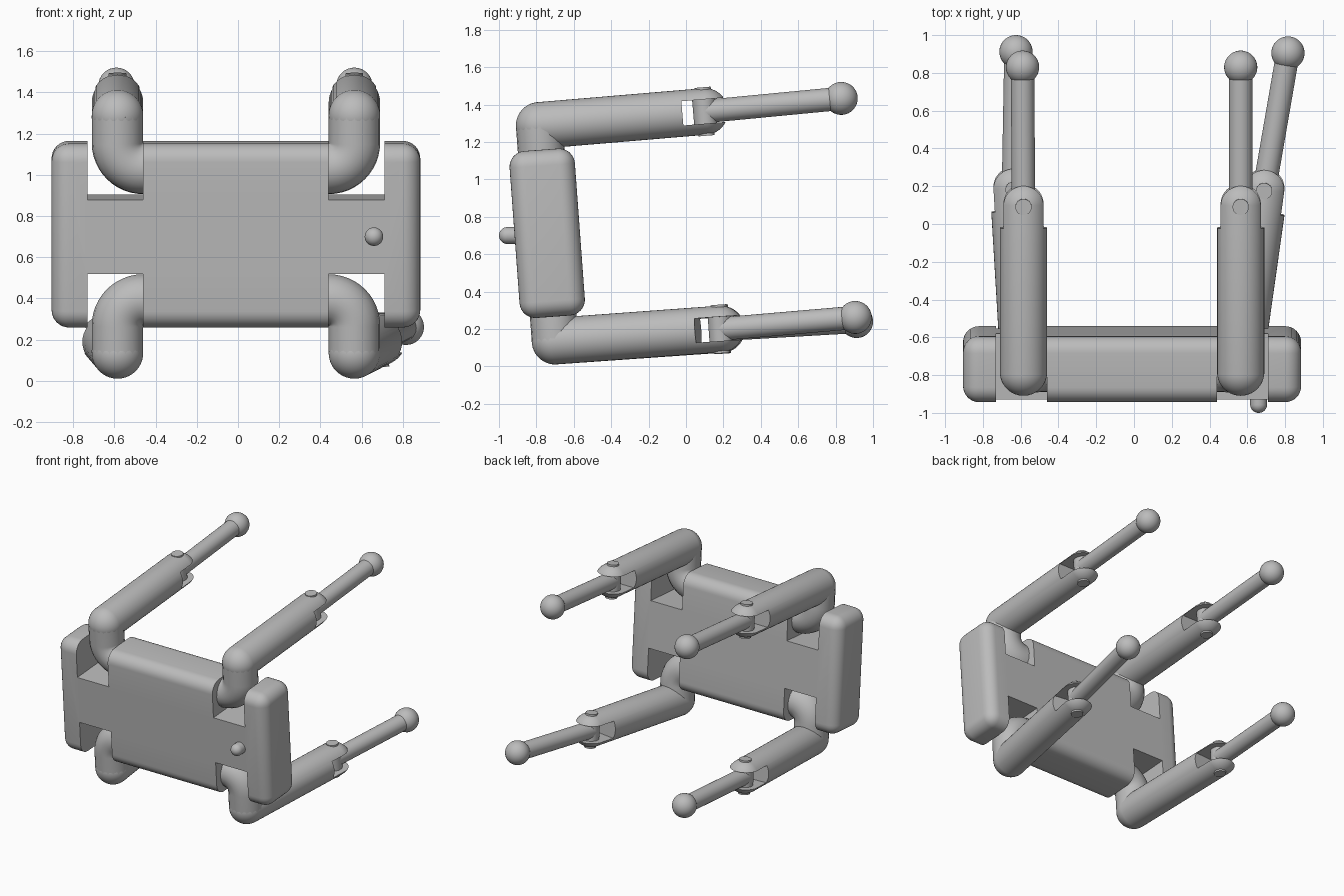
import bpy, bmesh
from math import radians, sin, cos, pi
from mathutils import Matrix, Vector

cube = bpy.data.objects.get("Cube")
if cube:
    bpy.data.objects.remove(cube, do_unlink=True)

grey = bpy.data.materials.new("plain_grey")
grey.use_nodes = True
tone = (0.5, 0.5, 0.5, 1)
grey.diffuse_color = tone
grey.node_tree.nodes["Principled BSDF"].inputs["Base Color"].default_value = tone

TUBE, ROD, BALL = 0.125, 0.062, 0.088
SLOT = 0.13                      # fork gap
JOINT = 0.578                    # elbow height from body centre
BODY = Matrix.Translation((-0.01, -0.742, 0.712)) @ Matrix.Rotation(radians(4.2), 4, 'X')


def activate(ob):
    bpy.ops.object.select_all(action='DESELECT')
    ob.select_set(True)
    bpy.context.view_layer.objects.active = ob


def make(name, bm, matrix):
    mesh = bpy.data.meshes.new(name)
    bm.to_mesh(mesh)
    bm.free()
    mesh.materials.append(grey)
    ob = bpy.data.objects.new(name, mesh)
    bpy.context.collection.objects.link(ob)
    ob.matrix_world = matrix
    bpy.context.view_layer.update()
    return ob


def smooth(ob):
    activate(ob)
    bpy.ops.object.shade_smooth_by_angle(angle=radians(35))


def box(name, size, centre, matrix):
    bm = bmesh.new()
    bmesh.ops.create_cube(bm, size=1)
    bmesh.ops.scale(bm, vec=size, verts=bm.verts)
    bmesh.ops.translate(bm, vec=centre, verts=bm.verts)
    return make(name, bm, matrix)


def cylinder(name, radius, length, matrix):
    bm = bmesh.new()
    bmesh.ops.create_cone(bm, cap_ends=True, segments=40, radius1=radius,
                          radius2=radius, depth=length, matrix=matrix)
    ob = make(name, bm, Matrix())
    smooth(ob)
    return ob


def capsule(name, radius, length, matrix):
    # sphere stretched at its middle, running from origin along local z
    bm = bmesh.new()
    bmesh.ops.create_uvsphere(bm, u_segments=40, v_segments=27, radius=radius)
    top = [v for v in bm.verts if v.co.z > 0]
    bmesh.ops.translate(bm, vec=(0, 0, length), verts=top)
    return make(name, bm, matrix)


def cut(ob, cutter):
    cutter.hide_render = True
    mod = ob.modifiers.new("cut", 'BOOLEAN')
    mod.operation = 'DIFFERENCE'
    mod.solver = 'EXACT'
    mod.object = cutter
    activate(ob)
    bpy.ops.object.modifier_apply(modifier=mod.name)
    bpy.data.objects.remove(cutter, do_unlink=True)


def aim(start, end):
    # frame at start with z towards end and x kept level
    z = (end - start).normalized()
    x = z.cross(Vector((0, 0, 1))).normalized()
    y = z.cross(x)
    frame = Matrix((x, y, z)).transposed().to_4x4()
    return Matrix.Translation(start) @ frame


# Body: rounded slab with four corner slots
body = box("body", (1.79, 0.35, 0.895), (0, 0, 0), BODY)
bevel = body.modifiers.new("round", 'BEVEL')
bevel.width = 0.085
bevel.segments = 8
activate(body)
bpy.ops.object.modifier_apply(modifier=bevel.name)
for sx in (-1, 1):
    for sz in (-1, 1):
        cut(body, box("slot", (0.27, 1, 0.6), (sx * 0.585, 0, sz * 0.48), BODY))
smooth(body)

# Front button: short rounded knob
knob_at = Vector((0.66, -0.90, 0.70))
smooth(capsule("front_button", 0.045, 0.055, aim(knob_at, knob_at - Vector((0, 1, 0)))))


def shoulder(name, sx, sz):
    # bent tube from the slot wall up to the elbow
    path = [(0.445, 0.32)]
    for i in range(13):
        a = i / 12 * pi / 2
        path.append((0.45 + TUBE * sin(a), 0.445 - TUBE * cos(a)))
    path.append((0.575, JOINT))
    curve = bpy.data.curves.new(name, 'CURVE')
    curve.dimensions = '3D'
    curve.bevel_depth = TUBE
    curve.bevel_resolution = 8
    curve.use_fill_caps = True
    spline = curve.splines.new('POLY')
    spline.points.add(len(path) - 1)
    for p, (x, z) in zip(spline.points, path):
        p.co = (sx * x, 0, sz * z, 1)
    ob = bpy.data.objects.new(name, curve)
    bpy.context.collection.objects.link(ob)
    ob.matrix_world = BODY
    activate(ob)
    bpy.ops.object.convert(target='MESH')
    ob = bpy.context.object
    ob.data.materials.clear()
    ob.data.materials.append(grey)
    smooth(ob)


def limb(tag, sx, sz, hinge, tip):
    hinge, tip = Vector(hinge), Vector(tip)
    joint = BODY @ Vector((sx * 0.575, 0, sz * JOINT))
    shoulder(tag + "_shoulder", sx, sz)

    # Forked arm
    frame = aim(joint, hinge)
    length = (hinge - joint).length
    arm = capsule(tag + "_arm", TUBE, length, frame)
    cut(arm, box("gap", (0.6, SLOT, 0.4), (0, 0, length + 0.08), frame))
    smooth(arm)

    # Hinge pin and rod eye, standing across the fork
    across = frame @ Matrix.Translation((0, 0, length)) @ Matrix.Rotation(pi / 2, 4, 'X')
    cylinder(tag + "_hinge_pin", 0.043, 0.26, across)
    cylinder(tag + "_rod_eye", ROD, SLOT, across)

    # Rod and ball end
    reach = (tip - hinge).length
    line = aim(hinge, tip)
    cylinder(tag + "_rod", ROD, reach, line @ Matrix.Translation((0, 0, reach / 2)))
    bm = bmesh.new()
    bmesh.ops.create_uvsphere(bm, u_segments=32, v_segments=20, radius=BALL)
    smooth(make(tag + "_ball", bm, line @ Matrix.Translation((0, 0, reach))))


limb("upper_left", 1, 1, (0.565, 0.10, 1.363), (0.565, 0.83, 1.433))
limb("upper_right", -1, 1, (-0.585, 0.10, 1.363), (-0.59, 0.83, 1.433))
limb("lower_left", 1, -1, (0.69, 0.183, 0.20), (0.815, 0.905, 0.262))
limb("lower_right", -1, -1, (-0.638, 0.19, 0.198), (-0.625, 0.912, 0.24))
